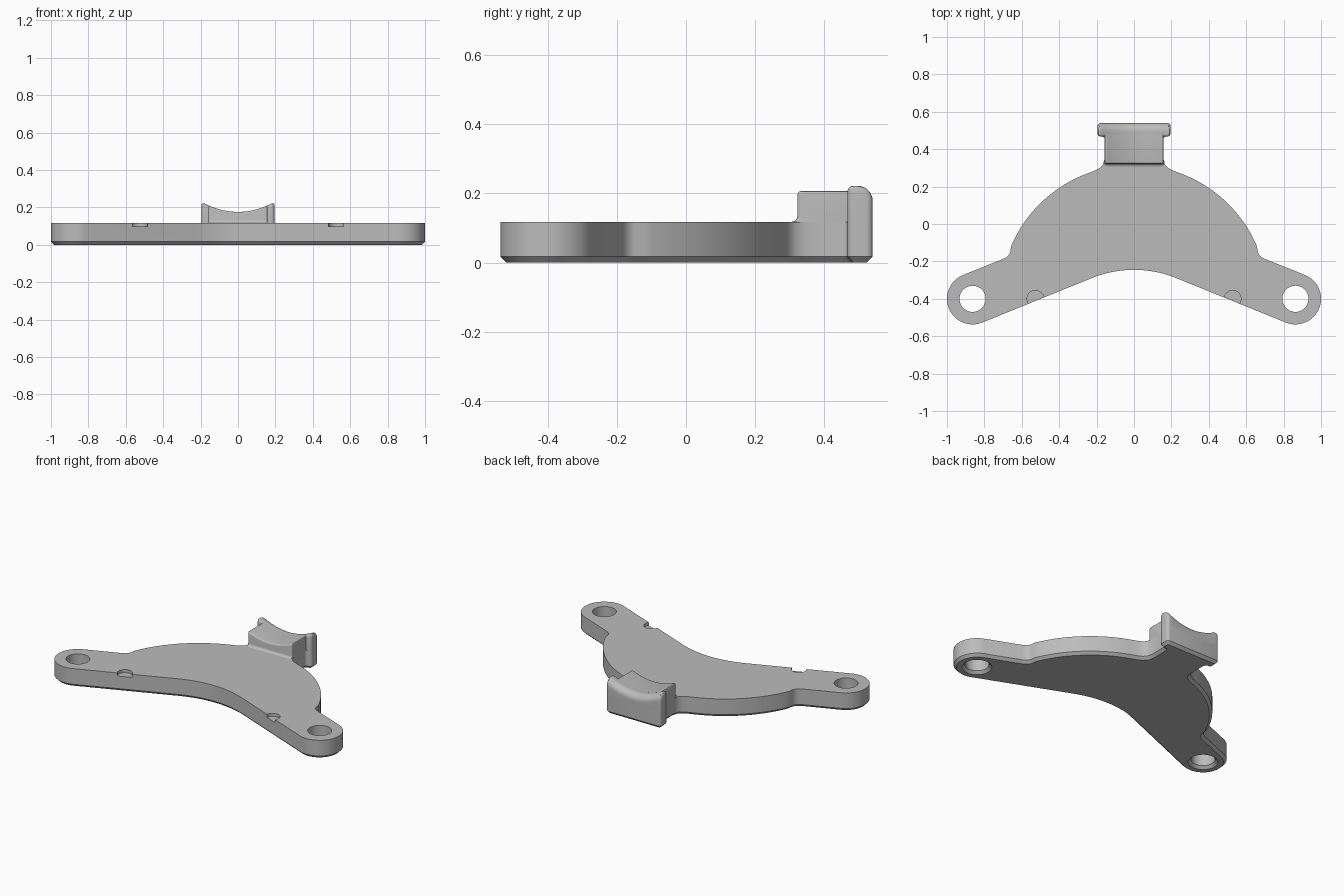
import bpy, bmesh
from math import sin, cos, pi, radians

cube = bpy.data.objects.get("Cube")
if cube:
    bpy.data.objects.remove(cube, do_unlink=True)

grey = bpy.data.materials.new("plain grey")
grey.use_nodes = True
COLOUR = (0.5, 0.5, 0.5, 1)
grey.diffuse_color = COLOUR
grey.node_tree.nodes["Principled BSDF"].inputs["Base Color"].default_value = COLOUR

TOP = 0.118        # plate thickness
CHAMFER = 0.017    # lower edge chamfer
CORNER = 0.018     # end rounding of the rear lip
NECK, LIP, BACK = 0.158, 0.195, 0.54
EYE = (0.863, -0.40)


def arc(cx, cy, r, a0, a1, n):
    angles = [radians(a0 + (a1 - a0) * i / n) for i in range(n + 1)]
    return [(cx + r * cos(a), cy + r * sin(a)) for a in angles]


def make_object(name, bm):
    bmesh.ops.recalc_face_normals(bm, faces=bm.faces)
    mesh = bpy.data.meshes.new(name)
    bm.to_mesh(mesh)
    bm.free()
    mesh.materials.append(grey)
    obj = bpy.data.objects.new(name, mesh)
    bpy.context.collection.objects.link(obj)
    return obj


def activate(obj):
    bpy.ops.object.select_all(action='DESELECT')
    obj.select_set(True)
    bpy.context.view_layer.objects.active = obj


def smooth(obj):
    activate(obj)
    bpy.ops.object.shade_smooth_by_angle(angle=radians(32))


def loft(bm, rings):
    loops = [[bm.verts.new(p) for p in ring] for ring in rings]
    for a, b in zip(loops, loops[1:]):
        for i in range(len(a)):
            j = (i + 1) % len(a)
            bm.faces.new((a[i], a[j], b[j], b[i]))
    return bm.faces.new(loops[0][::-1]), bm.faces.new(loops[-1])


def cut(target, x, y, rings):
    """Subtract a turned shape given as (radius, z) rings."""
    bm = bmesh.new()
    loft(bm, [[(px, py, z) for px, py in arc(x, y, r, 0, 360, 48)[:-1]] for r, z in rings])
    cutter = make_object("cutter", bm)
    cutter.hide_render = True
    mod = target.modifiers.new("cut", 'BOOLEAN')
    mod.operation, mod.solver, mod.object = 'DIFFERENCE', 'EXACT', cutter
    activate(target)
    bpy.ops.object.modifier_apply(modifier=mod.name)
    bpy.data.objects.remove(cutter, do_unlink=True)


# Plate outline: left half from front centre round to the back, then mirrored
half = arc(0, -0.845, 0.6, 90, 68, 8)
half += arc(*EYE, 0.137, -112, 68, 28)
half += [(0.70, -0.187), (0.682, -0.178), (0.668, -0.165), (0.66, -0.146)]
half += arc(0, -0.40, 0.715, 23, 70, 24)
half += [(0.212, 0.284), (0.185, 0.298), (0.167, 0.316), (NECK, 0.345)]
half += arc(NECK + 0.012, 0.455, 0.012, 180, 90, 3)
half += arc(LIP - CORNER, 0.467 + CORNER, CORNER, -90, 0, 4)
half += arc(LIP - CORNER, BACK - CORNER, CORNER, 0, 90, 4)
outline = half + [(-x, y) for x, y in reversed(half) if x > 0.001]

# Plate with chamfered lower edge
bm = bmesh.new()
bottom, _ = loft(bm, [[(x, y, z) for x, y in outline] for z in (CHAMFER, TOP)])
bmesh.ops.recalc_face_normals(bm, faces=bm.faces)
bmesh.ops.inset_region(bm, faces=[bottom], thickness=CHAMFER, use_even_offset=True)
for v in bottom.verts:
    v.co.z = 0
plate = make_object("mounting_plate", bm)

# Countersunk eyelet holes and shallow notches on the front edge
for side in (-1, 1):
    cut(plate, side * EYE[0], EYE[1],
        [(0.09 + 0.017, -0.02), (0.07, CHAMFER), (0.07, 0.2)])
    cut(plate, side * 0.527, -0.40, [(0.045, 0.098), (0.045, 0.2)])
smooth(plate)


# Saddle parts: y-z sections lofted across x, with rounded ends
def saddle(name, half_width, r, section):
    inner = half_width - r
    ends = [(inner + r * sin(t), r * (1 - cos(t))) for t in (pi / 8, pi / 4, 3 * pi / 8, pi / 2)]
    stations = [(-x, d) for x, d in reversed(ends)]
    stations += [(inner * (i / 10 - 1), 0) for i in range(21)] + ends
    rings = []
    for x, d in stations:
        crown = 0.176 + 1.4 * x * x - d
        rings.append([(x, y, z) for y, z in section(d, crown)])
    bm = bmesh.new()
    loft(bm, rings)
    smooth(make_object(name, bm))


def neck_section(d, crown):
    y0, y1, r = 0.322 + d, 0.48 - d, 0.01
    foot = arc(y0 - 0.016, TOP + 0.016, 0.016, -90, 0, 4)
    return foot + arc(y0 + r, crown - r, r, 180, 90, 4) + [(y1, crown), (y1, TOP)]


def lip_section(d, crown):
    y0, y1, r, big = 0.467 + d, BACK - d, 0.014, 0.042
    return ([(y0, TOP)] + arc(y0 + r, crown - r, r, 180, 90, 4)
            + arc(y1 - big, crown - big, big, 90, 0, 8) + [(y1, TOP)])


saddle("saddle_neck", NECK, 0.012, neck_section)
saddle("saddle_lip", LIP, CORNER, lip_section)
